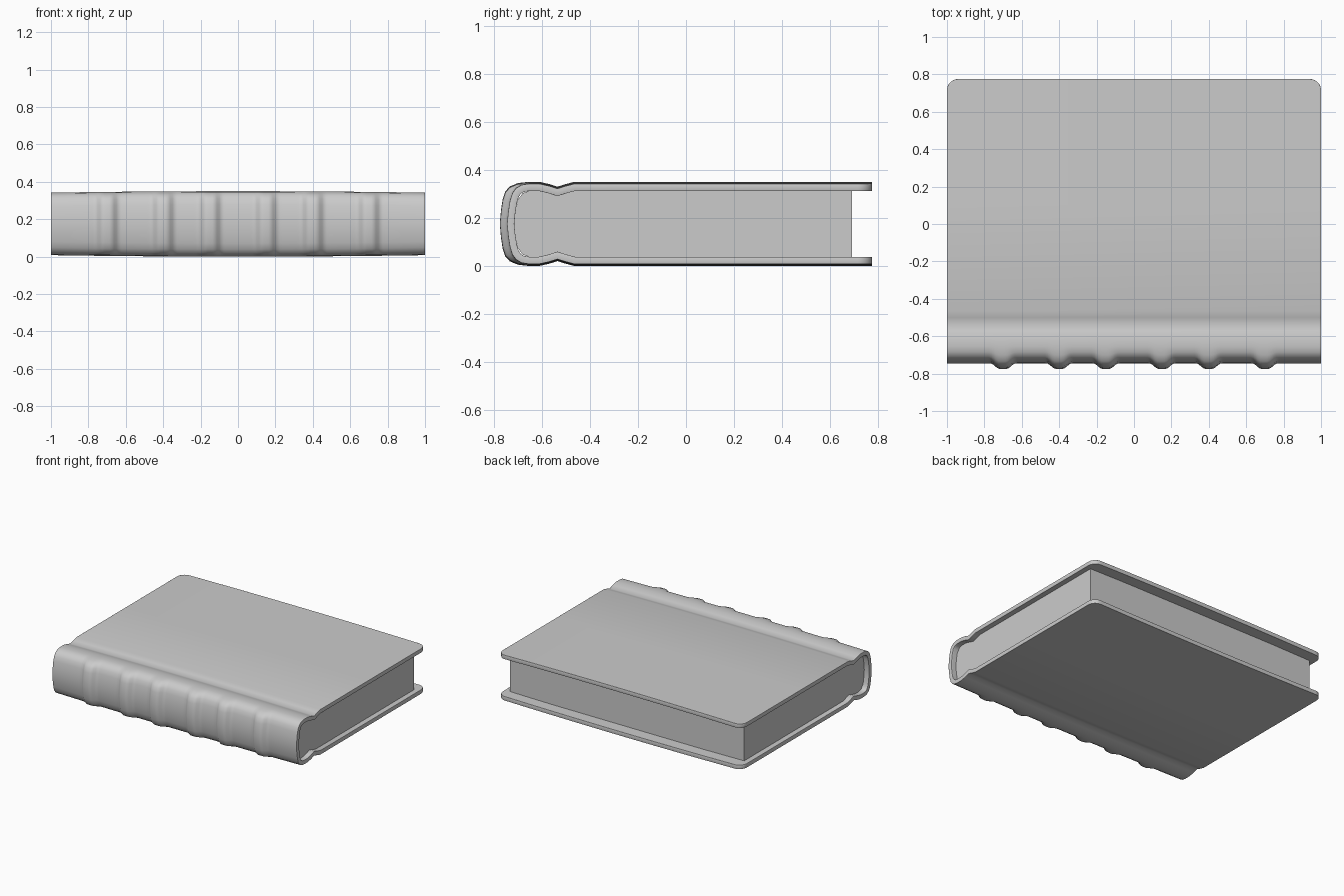
import bpy, bmesh, math

if "Cube" in bpy.data.objects:
    bpy.data.objects.remove(bpy.data.objects["Cube"])

MID = 0.175                                   # height of the book's middle plane
BANDS = (-0.7, -0.4, -0.15, 0.15, 0.4, 0.7)   # raised spine bands along x
R = 0.06                                      # rounded board corners
FORE = 0.775


def mirrored(half):
    """Upper half profile (y, height above middle) -> full profile, top to bottom."""
    return half + [(y, -h) for y, h in reversed(half) if h > 0]


def smoothstep(t):
    t = max(0.0, min(1.0, t))
    return t * t * (3 - 2 * t)


def finish(name, bm):
    mesh = bpy.data.meshes.new(name)
    bm.to_mesh(mesh)
    bm.free()
    obj = bpy.data.objects.new(name, mesh)
    bpy.context.collection.objects.link(obj)
    return obj


def activate(obj):
    bpy.ops.object.select_all(action='DESELECT')
    obj.select_set(True)
    bpy.context.view_layer.objects.active = obj


# Cover: one wrapped sheet with hinge grooves, rounded corners and spine bands
H = 0.167
corner = [(FORE - R + R * math.cos(a), H)
          for a in [math.pi / 2 * k / 8 for k in range(9)]]
cover_half = corner + [(0.1, H), (-0.465, H), (-0.50, 0.158), (-0.535, 0.147),
                       (-0.57, 0.158), (-0.61, H), (-0.655, H), (-0.685, 0.162),
                       (-0.708, 0.148), (-0.723, 0.127), (-0.733, 0.095),
                       (-0.740, 0.05), (-0.745, 0.0)]
NX = 160
bm = bmesh.new()
rows = []
for y, h in mirrored(cover_half):
    d = max(0.0, y - (FORE - R))
    half_width = 1 - R + math.sqrt(max(0.0, R * R - d * d))
    row = []
    for j in range(NX + 1):
        x = half_width * (2 * j / NX - 1)
        near = min(abs(x - b) for b in BANDS)
        bump = 0.03 * smoothstep((0.068 - near) / 0.05) * smoothstep((-0.64 - y) / 0.09)
        z = MID + h + math.copysign(0.008 * (1 - x * x), h) * (abs(h) > 0.01)
        row.append(bm.verts.new((x, y - bump, z)))
    rows.append(row)
for a, b in zip(rows, rows[1:]):
    for j in range(NX):
        bm.faces.new((a[j], b[j], b[j + 1], a[j + 1]))
cover = finish("cover", bm)
solid = cover.modifiers.new("thickness", 'SOLIDIFY')
solid.thickness = 0.03
solid.offset = -1
solid.use_even_offset = True
bev = cover.modifiers.new("soft_edges", 'BEVEL')
bev.width = 0.008
bev.segments = 2
bev.limit_method = 'ANGLE'
bev.angle_limit = math.radians(60)
activate(cover)
bpy.ops.object.shade_smooth_by_angle(angle=math.radians(40))

# Page block: inset profile following the inside of the cover
page_half = [(0.69, 0.142), (-0.46, 0.142), (-0.50, 0.133), (-0.535, 0.122),
             (-0.57, 0.132), (-0.61, 0.139), (-0.65, 0.138), (-0.68, 0.128),
             (-0.70, 0.10), (-0.712, 0.05), (-0.718, 0.0)]
bm = bmesh.new()
face = bm.faces.new([bm.verts.new((-0.96, y, MID + h)) for y, h in mirrored(page_half)])
new = bmesh.ops.extrude_face_region(bm, geom=[face])["geom"]
bmesh.ops.translate(bm, vec=(1.92, 0, 0),
                    verts=[g for g in new if isinstance(g, bmesh.types.BMVert)])
bmesh.ops.recalc_face_normals(bm, faces=bm.faces)
pages = finish("page_block", bm)
activate(pages)
bpy.ops.object.shade_smooth_by_angle(angle=math.radians(40))
